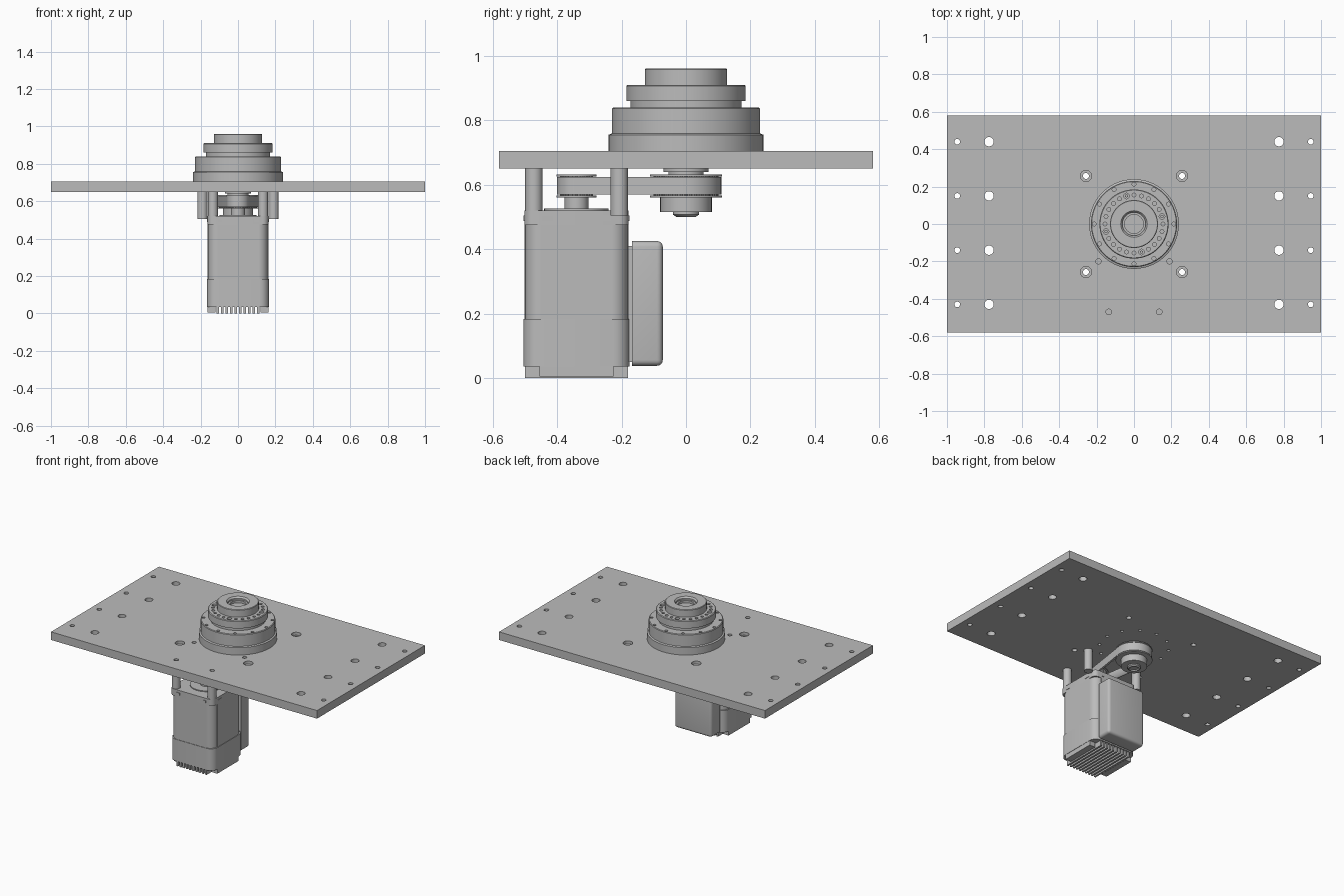
import bpy, bmesh, math
from mathutils import Matrix

if "Cube" in bpy.data.objects:
    bpy.data.objects.remove(bpy.data.objects["Cube"])

grey = bpy.data.materials.new("machined_grey")
grey.use_nodes = True
grey.diffuse_color = (0.5, 0.5, 0.5, 1)
grey.node_tree.nodes["Principled BSDF"].inputs["Base Color"].default_value = (0.5, 0.5, 0.5, 1)
MOTOR_Y = -0.34


def finish(name, bm, smooth=True):
    bmesh.ops.recalc_face_normals(bm, faces=bm.faces)
    mesh = bpy.data.meshes.new(name)
    bm.to_mesh(mesh)
    bm.free()
    mesh.materials.append(grey)
    ob = bpy.data.objects.new(name, mesh)
    bpy.context.collection.objects.link(ob)
    if smooth:
        bpy.ops.object.select_all(action='DESELECT')
        ob.select_set(True)
        bpy.context.view_layer.objects.active = ob
        bpy.ops.object.shade_smooth_by_angle(angle=math.radians(35))
    return ob


def add_cyl(bm, x, y, z0, z1, r, seg=24):
    bmesh.ops.create_cone(bm, cap_ends=True, segments=seg, radius1=r, radius2=r, depth=z1 - z0,
                          matrix=Matrix.Translation((x, y, (z0 + z1) / 2)))


def add_box(bm, x0, x1, y0, y1, z0, z1):
    m = Matrix.Translation(((x0 + x1) / 2, (y0 + y1) / 2, (z0 + z1) / 2))
    return bmesh.ops.create_cube(bm, size=1, matrix=m @ Matrix.Diagonal((x1 - x0, y1 - y0, z1 - z0, 1)))["verts"]


def lathe(name, profile, y=0, seg=64):
    bm = bmesh.new()
    vs = [bm.verts.new((r, 0, z)) for r, z in profile]
    es = [bm.edges.new(p) for p in zip(vs, vs[1:])]
    bmesh.ops.spin(bm, geom=vs + es, cent=(0, 0, 0), axis=(0, 0, 1), angle=2 * math.pi, steps=seg)
    bmesh.ops.remove_doubles(bm, verts=bm.verts, dist=1e-5)
    bmesh.ops.translate(bm, verts=bm.verts, vec=(0, y, 0))
    return finish(name, bm)


def prism(name, outline, z0, z1):
    bm = bmesh.new()
    f = bm.faces.new([bm.verts.new((x, y, z0)) for x, y in outline])
    top = bmesh.ops.extrude_face_region(bm, geom=[f])["geom"]
    bmesh.ops.translate(bm, verts=[v for v in top if isinstance(v, bmesh.types.BMVert)], vec=(0, 0, z1 - z0))
    return finish(name, bm)


def cut(ob, holes, name):
    """Drill a list of (x, y, z0, z1, radius) holes."""
    bm = bmesh.new()
    for h in holes:
        add_cyl(bm, *h)
    apply_cut(ob, finish(name, bm, False))


def apply_cut(ob, tool):
    tool.hide_render = True
    mod = ob.modifiers.new("holes", 'BOOLEAN')
    mod.operation, mod.solver, mod.object = 'DIFFERENCE', 'EXACT', tool
    bpy.context.view_layer.objects.active = ob
    bpy.ops.object.modifier_apply(modifier=mod.name)
    bpy.data.objects.remove(tool)


def ring(n, r, start=0):
    return [(r * math.cos(start + k * math.tau / n), r * math.sin(start + k * math.tau / n)) for k in range(n)]


def rounded_square(half, r, y, n=6):
    pts = []
    for k, (sx, sy) in enumerate([(1, 1), (-1, 1), (-1, -1), (1, -1)]):
        for i in range(n + 1):
            a = (k + i / n) * math.pi / 2
            pts.append((sx * (half - r) + r * math.cos(a), y + sy * (half - r) + r * math.sin(a)))
    return pts


# Mounting plate with drilled holes
bm = bmesh.new()
add_box(bm, -1, 1, -0.58, 0.58, 0.65, 0.705)
plate = finish("mounting_plate", bm, False)
holes = []
for s in (-1, 1):
    for y in (0.44, 0.15, -0.14, -0.43):
        holes += [(s * 0.945, y, 0.6, 0.8, 0.015), (s * 0.775, y, 0.6, 0.8, 0.025)]
    holes += [(s * 0.19, -0.2, 0.6, 0.8, 0.014), (s * 0.135, -0.47, 0.6, 0.8, 0.015)]
    holes += [(s * 0.257, y, 0.6, 0.8, 0.016) for y in (0.257, -0.257)]
cut(plate, holes, "plate_drills")
cut(plate, [(x, y, 0.685, 0.8, 0.03) for x, y in ring(4, 0.257 * 2 ** 0.5, math.pi / 4)], "counterbores")
cut(plate, [(x, y, 0.6, 0.675, 0.01) for x, y in ring(12, 0.213)], "underside_drills")

# Stepped gearhead
base = lathe("gearhead_housing", [(0, 0.705), (0.24, 0.705), (0.24, 0.755), (0.23, 0.759), (0.23, 0.836),
                                  (0.226, 0.84), (0, 0.84)])
cut(base, [(x, y, 0.81, 0.9, 0.01) for x, y in ring(12, 0.213)], "housing_drills")
lathe("gearhead_neck", [(0, 0.84), (0.172, 0.84), (0.172, 0.86), (0, 0.86)])
flange = lathe("output_flange", [(0, 0.86), (0.185, 0.86), (0.185, 0.906), (0.181, 0.91), (0, 0.91)])
spots = ring(24, 0.155)
cut(flange, [(x, y, 0.885, 0.95, 0.015 if k % 6 == 1 else 0.01) for k, (x, y) in enumerate(spots)], "flange_drills")
bm = bmesh.new()
for x, y in spots[1::6]:
    add_cyl(bm, x, y, 0.88, 0.9, 0.009, 6)
finish("flange_pins", bm)
lathe("output_hub", [(0, 0.91), (0.128, 0.91), (0.128, 0.957), (0.125, 0.96), (0.071, 0.96), (0.062, 0.95),
                     (0.062, 0.94), (0.05, 0.94), (0.05, 0.925), (0, 0.925)])

# Toothed pulleys
def pulley(name, y, r, hub, teeth):
    z0, z1 = 0.56, 0.632
    bm = bmesh.new()
    for a, b in ((z0, z0 + 0.006), (z1 - 0.006, z1)):
        add_cyl(bm, 0, y, a, b, r, 48)
    add_cyl(bm, 0, y, z0, z1, r - 0.018, 48)
    add_cyl(bm, 0, y, 0.515, z0 + 0.002, hub, 48)
    for x, dy in ring(teeth, r - 0.015):
        add_cyl(bm, x, y + dy, z0 + 0.004, z1 - 0.004, 0.004, 6)
    return finish(name, bm)


pulley("motor_pulley", MOTOR_Y, 0.062, 0.037, 20)
pulley("gearhead_pulley", 0, 0.112, 0.08, 40)
lathe("pulley_collar", [(0, 0.63), (0.055, 0.63), (0.055, 0.64), (0.07, 0.64), (0.07, 0.652), (0, 0.652)])
lathe("clamp_bolt", [(0, 0.51), (0.03, 0.51), (0.03, 0.5), (0.04, 0.507), (0.04, 0.516), (0, 0.516)])

# Belt wrapped round both pulleys
def belt_path(ra, rb, n=24):
    tilt = math.asin((rb - ra) / -MOTOR_Y)
    pts = []
    for i in range(n + 1):
        a = -tilt + i / n * (math.pi + 2 * tilt)
        pts.append((rb * math.cos(a), rb * math.sin(a)))
    for i in range(n + 1):
        a = math.pi + tilt + i / n * (math.pi - 2 * tilt)
        pts.append((ra * math.cos(a), MOTOR_Y + ra * math.sin(a)))
    return pts


belt = prism("drive_belt", belt_path(0.06, 0.11), 0.57, 0.624)
apply_cut(belt, prism("belt_inside", belt_path(0.047, 0.097), 0.5, 0.7))

# Motor: flange, body with round corner columns, rear housing, cooling fins
motor_flange = prism("motor_flange", rounded_square(0.162, 0.03, MOTOR_Y), 0.475, 0.52)
cut(motor_flange, [(sx * 0.132, MOTOR_Y + sy * 0.132, 0.4, 0.6, 0.013) for sx in (-1, 1) for sy in (-1, 1)],
    "flange_bolt_holes")
bm = bmesh.new()
for s in (-1, 1):
    for a in (-1, 1):
        x = s * 0.085
        add_box(bm, *sorted((x, x + s * 0.025)), MOTOR_Y + a * 0.16 - 0.005, MOTOR_Y + a * 0.16 + 0.005, 0.488, 0.504)
        add_box(bm, s * 0.16 - 0.005, s * 0.16 + 0.005, MOTOR_Y + a * 0.09 - 0.018, MOTOR_Y + a * 0.09 + 0.018, 0.488, 0.504)
finish("flange_tabs", bm, False)
lathe("motor_pilot", [(0, 0.52), (0.1, 0.52), (0.1, 0.526), (0, 0.526)], MOTOR_Y)
bm = bmesh.new()
add_box(bm, -0.162, 0.162, MOTOR_Y - 0.11, MOTOR_Y + 0.11, 0.18, 0.476)
add_box(bm, -0.11, 0.11, MOTOR_Y - 0.162, MOTOR_Y + 0.162, 0.18, 0.476)
for sx in (-1, 1):
    for sy in (-1, 1):
        add_cyl(bm, sx * 0.109, MOTOR_Y + sy * 0.109, 0.18, 0.476, 0.05, 32)
finish("motor_body", bm)
prism("rear_housing", rounded_square(0.165, 0.05, MOTOR_Y), 0.035, 0.183)
bm = bmesh.new()
for k in range(10):
    x = -0.108 + k * 0.024
    add_box(bm, x - 0.006, x + 0.006, MOTOR_Y - 0.16, MOTOR_Y + 0.16, 0, 0.037)
for s in (-1, 1):
    add_box(bm, *sorted((s * 0.12, s * 0.163)), MOTOR_Y - 0.115, MOTOR_Y + 0.115, 0.004, 0.037)
finish("cooling_fins", bm, False)

# Connector box on the back of the motor
bm = bmesh.new()
add_box(bm, -0.14, 0.14, -0.167, -0.072, 0.038, 0.425)
bmesh.ops.bevel(bm, geom=[e for e in bm.edges if min(v.co.y for v in e.verts) > -0.1 or
                          abs(e.verts[0].co.y - e.verts[1].co.y) > 0.05],
                offset=0.018, segments=4, affect='EDGES', profile=0.5)
finish("connector_box", bm)
bm = bmesh.new()
add_box(bm, -0.125, 0.125, -0.18, -0.165, 0.05, 0.41)
finish("connector_neck", bm, False)

# Standoff posts between plate and motor
bm = bmesh.new()
for s in (-1, 1):
    add_cyl(bm, s * 0.134, -0.472, 0.52, 0.651, 0.027, 32)
    add_cyl(bm, s * 0.19, -0.207, 0.505, 0.651, 0.027, 32)
finish("standoff_posts", bm)
